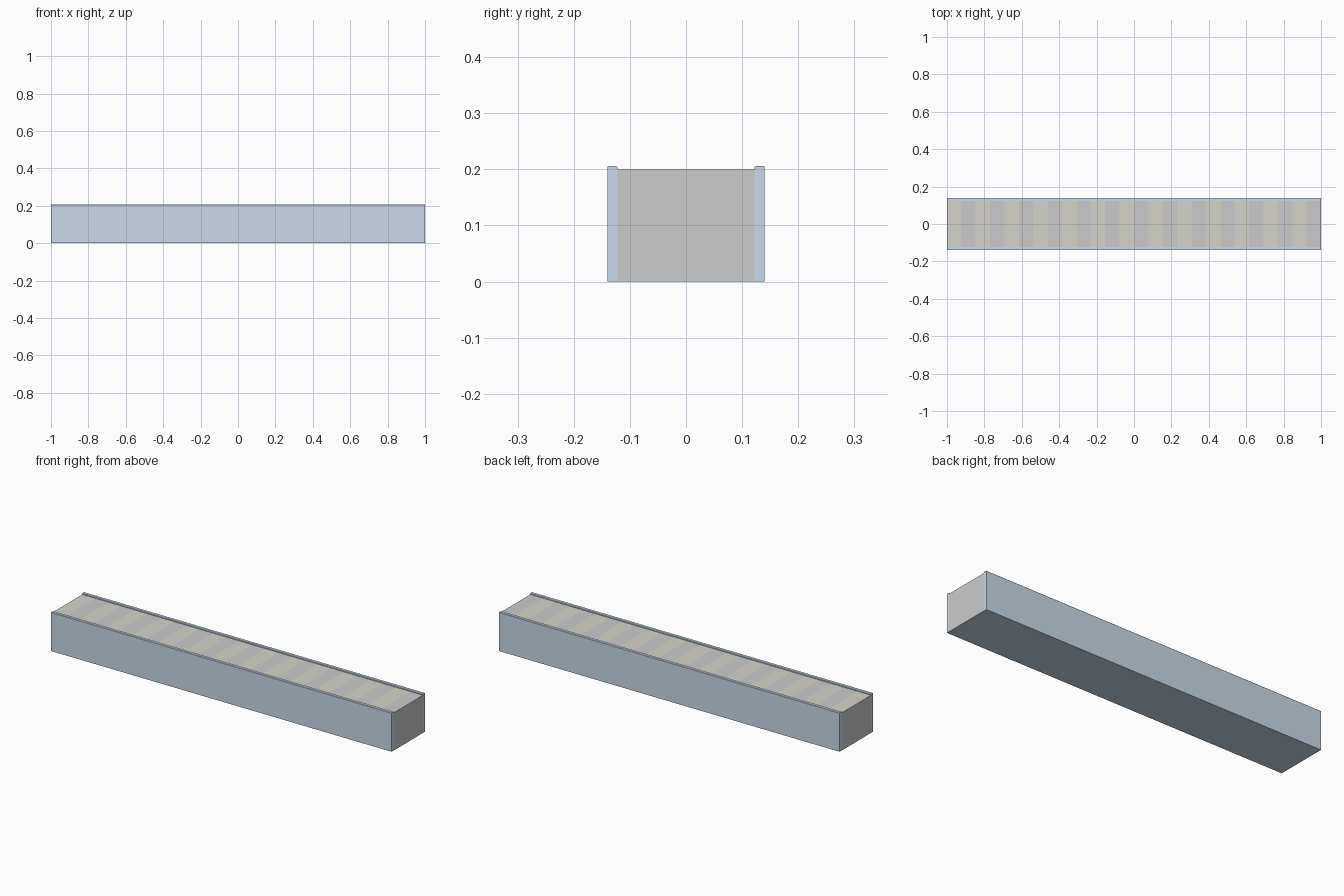
import bpy, bmesh

if "Cube" in bpy.data.objects:
    bpy.data.objects.remove(bpy.data.objects["Cube"])

L, W, H = 2.0, 0.28, 0.206      # overall size
RAIL, BED_H, FLOOR = 0.018, 0.20, 0.002
STRIPES = 13


def material(name, rgb):
    m = bpy.data.materials.new(name)
    m.diffuse_color = (*rgb, 1)
    m.use_nodes = True
    m.node_tree.nodes["Principled BSDF"].inputs["Base Color"].default_value = m.diffuse_color
    return m


def finish(name, bm, *mats):
    me = bpy.data.meshes.new(name)
    bmesh.ops.recalc_face_normals(bm, faces=bm.faces)
    bm.to_mesh(me)
    bm.free()
    for m in mats:
        me.materials.append(m)
    ob = bpy.data.objects.new(name, me)
    bpy.context.collection.objects.link(ob)
    return ob


def extrude_x(name, profile, steps, *mats):
    """Sweep a closed y-z profile along x in equal steps."""
    bm = bmesh.new()
    rings = [[bm.verts.new((-L / 2 + L * i / steps, y, z)) for y, z in profile]
             for i in range(steps + 1)]
    n = len(profile)
    for a, b in zip(rings, rings[1:]):
        for k in range(n):
            bm.faces.new((a[k], a[(k + 1) % n], b[(k + 1) % n], b[k]))
    bm.faces.new(rings[0])
    bm.faces.new(rings[-1])
    return finish(name, bm, *mats)


blue = material("painted_steel", (0.60, 0.70, 0.80))
grey = material("belt_grey", (0.8, 0.8, 0.8))
dark = material("belt_stripe", (0.66, 0.66, 0.60))

o, i = W / 2, W / 2 - RAIL
c = 0.002                        # small chamfer on the rail tops

# Side rails
for name, s in (("front_rail", -1), ("back_rail", 1)):
    extrude_x(name, [(s * i, 0), (s * o, 0), (s * o, H - c), (s * (o - c), H),
                     (s * (i + c), H), (s * i, H - c)], 1, blue)

# Floor plate under the bed
extrude_x("floor_plate", [(-i, 0), (i, 0), (i, FLOOR), (-i, FLOOR)], 1, blue)

# Belt bed with alternating stripes on the top
bed = extrude_x("belt_bed", [(-i, FLOOR), (i, FLOOR), (i, BED_H), (-i, BED_H)],
                STRIPES * 2, grey, dark)
for f in bed.data.polygons:
    if f.normal.z > 0.9:
        f.material_index = 1 - int((f.center.x + L / 2) / (L / STRIPES / 2)) % 2
